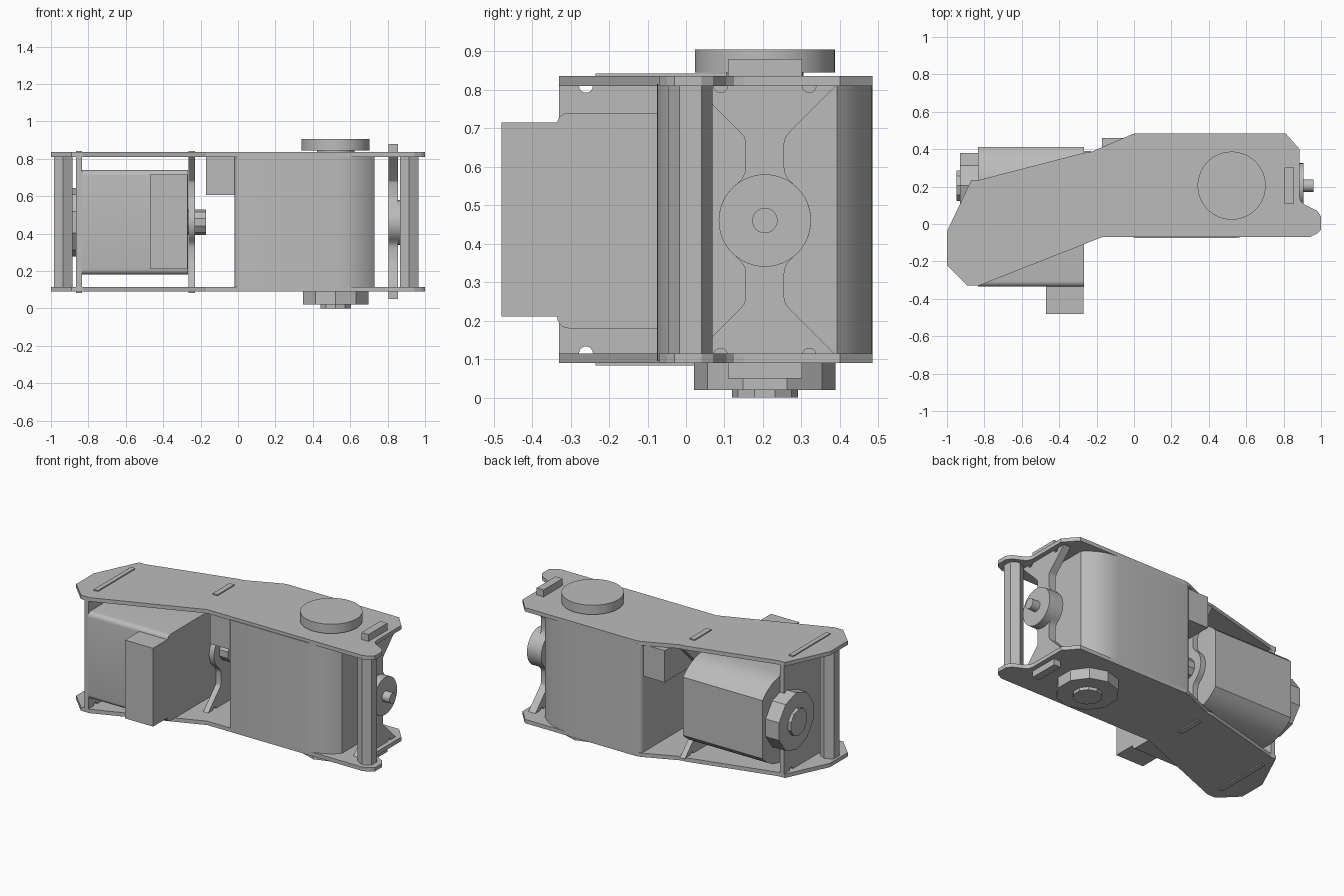
import bpy, bmesh
from math import sin, cos, radians, sqrt, acos, degrees

cube = bpy.data.objects.get("Cube")
if cube:
    bpy.data.objects.remove(cube)

grey = bpy.data.materials.new("plain_grey")
grey.use_nodes = True
COLOR = (0.5, 0.5, 0.5, 1)
grey.diffuse_color = COLOR
grey.node_tree.nodes["Principled BSDF"].inputs["Base Color"].default_value = COLOR

AXIS_MAP = {
    "x": lambda a, b, d: (d, a, b),
    "z": lambda a, b, d: (a, b, d),
}


def prism(name, pts, axis, lo, hi, smooth=False):
    """Extrude a flat outline along an axis, from lo to hi."""
    bm = bmesh.new()
    place = AXIS_MAP[axis]
    face = bm.faces.new([bm.verts.new(place(a, b, lo)) for a, b in pts])
    grown = bmesh.ops.extrude_face_region(bm, geom=[face])["geom"]
    shift = place(0, 0, hi - lo)
    bmesh.ops.translate(bm, vec=shift, verts=[v for v in grown if isinstance(v, bmesh.types.BMVert)])
    bmesh.ops.recalc_face_normals(bm, faces=bm.faces)
    mesh = bpy.data.meshes.new(name)
    bm.to_mesh(mesh)
    bm.free()
    mesh.materials.append(grey)
    obj = bpy.data.objects.new(name, mesh)
    bpy.context.collection.objects.link(obj)
    if smooth:
        bpy.ops.object.select_all(action="DESELECT")
        obj.select_set(True)
        bpy.context.view_layer.objects.active = obj
        bpy.ops.object.shade_smooth_by_angle(angle=radians(25))
    return obj


def arc(cx, cy, r, start, end, steps):
    angles = [radians(start + (end - start) * i / steps) for i in range(steps + 1)]
    return [(cx + r * cos(t), cy + r * sin(t)) for t in angles]


def ngon(cx, cy, r, sides, turn=0):
    return arc(cx, cy, r, turn, turn + 360, sides)[:-1]


def rect(a0, a1, b0, b1):
    return [(a0, b0), (a1, b0), (a1, b1), (a0, b1)]


# Shared axis positions and levels
AY, AZ, AX = 0.205, 0.46, 0.522
BOT, TOP, THICK = 0.09, 0.835, 0.025
INNER_LO, INNER_HI = BOT + THICK, TOP - THICK


def gearbox_outline(ca, cb):
    """Box with small corners on one end and a flattened round on the other."""
    half, flat, back, small = 0.28, 0.208, -0.54, 0.03
    cut = degrees(acos(flat / half))
    upper = arc(0, 0, half, cut, 90, 8)
    upper += arc(back + small, half - small, small, 90, 180, 5)
    lower = [(a, -b) for a, b in reversed(upper)]
    return [(ca + a, cb + b) for a, b in upper + lower]


# Top and bottom side plates
side = [(-1, -0.22), (-0.89, -0.33), (-0.83, -0.33), (-0.17, -0.07), (0.94, -0.07),
        (0.98, -0.05), (1, -0.03), (1, 0.04), (0.98, 0.07), (0.91, 0.105), (0.89, 0.125),
        (0.885, 0.15), (0.885, 0.4), (0.81, 0.485), (0.02, 0.485), (-0.01, 0.48),
        (-0.23, 0.385), (-0.27, 0.38), (-0.83, 0.235), (-0.87, 0.235), (-1, -0.04)]
prism("bottom_plate", side, "z", BOT, INNER_LO)
prism("top_plate", side, "z", INNER_HI, TOP)

# Upright gearbox between the plates, with its connector block
prism("upright_gearbox", gearbox_outline(AX, AY), "z", BOT + 0.005, 0.815, True)
prism("upright_connector", rect(-0.17, -0.01, -0.045, 0.46), "z", 0.605, INNER_HI)

# Lying gearbox at the other end, with its connector block
prism("lying_gearbox", gearbox_outline(AY, AZ), "x", -0.835, -0.268, True)
prism("lying_connector", rect(-0.48, -0.32, 0.21, 0.715), "x", -0.47, -0.27)

# Ten-sided rear caps of the two gearboxes
for name, centre, axis, levels in (
        ("lying_cap", (AY, AZ), "x", (-0.835, -0.93, -0.95)),
        ("upright_cap", (AX, AY), "z", (BOT, 0.02, 0.0))):
    base, step, tip = levels
    prism(name, ngon(*centre, 0.184, 10, 90), axis, step, base)
    prism(name + "_tip", ngon(*centre, 0.086, 10, 90), axis, tip, step)

# Output disc on the top plate
prism("top_disc_neck", ngon(AX, AY, 0.1, 48), "z", 0.81, 0.845, True)
prism("top_disc", ngon(AX, AY, 0.182, 64), "z", 0.845, 0.905, True)

# Output hub of the lying gearbox
prism("lying_hub", ngon(AY, AZ, 0.068, 10, 90), "x", -0.27, -0.17)


def bracket_outline():
    """Waisted bracket with a round centre and half-round notches at both feet."""
    foot, waist, ring, notch = 0.185, 0.05, 0.12, 0.018
    h = INNER_HI - AZ
    meet = sqrt(ring ** 2 - 0.075 ** 2)
    start = degrees(acos(0.075 / ring))
    quarter = arc(0, 0, ring, 0, start, 8)
    quarter += [(0.06, meet + 0.015), (0.052, meet + 0.03), (waist, meet + 0.045)]
    quarter += [(waist, 0.2), (0.054, 0.217), (0.065, 0.23), (foot, h)]
    quarter += arc(0.115, h, notch, 0, -180, 8)
    left = [(-a, b) for a, b in reversed(quarter)][:-1]
    upper = quarter + left
    lower = [(a, -b) for a, b in reversed(upper)]
    return [(AY + a, AZ + b) for a, b in upper + [(-ring, 0)] + lower[:-1]]


# Waisted brackets and the tabs that lock them through the plates
for name, x0, x1, half, lo, hi in (
        ("end_bracket", 0.805, 0.855, 0.096, 0.05, 0.88),
        ("middle_bracket", -0.265, -0.23, 0.086, 0.083, 0.842)):
    prism(name, bracket_outline(), "x", x0, x1, True)
    for part, z0, z1 in (("_lower_tab", lo, INNER_LO), ("_upper_tab", INNER_HI, hi)):
        prism(name + part, rect(AY - half, AY + half, z0, z1), "x", x0, x1)

# Pivot disc and shaft on the end bracket
prism("pivot_disc", ngon(AY, AZ, 0.12, 48), "x", 0.855, 0.907, True)
prism("pivot_shaft", ngon(AY, AZ, 0.033, 24), "x", 0.9, 0.96, True)

# Closing panel at the motor end, notched at its corners
panel = [(-0.33, INNER_LO)]
for y in (-0.26, 0.165):
    panel += arc(y, INNER_LO, 0.018, 180, 0, 8)
panel += [(0.235, INNER_LO), (0.235, INNER_HI)]
for y in (0.165, -0.26):
    panel += arc(y, INNER_HI, 0.018, 0, -180, 8)
panel += [(-0.33, INNER_HI)]
prism("end_panel", panel, "x", -0.865, -0.835)
for part, z0, z1 in (("lower", 0.083, INNER_LO), ("upper", INNER_HI, 0.842)):
    prism("end_panel_" + part + "_tab", rect(-0.235, 0.145, z0, z1), "x", -0.865, -0.835)

# Hexagonal spacer posts at both ends
for name, x, y in (("left_post", 0.915, 0.012), ("right_post", -0.935, -0.13)):
    prism(name, ngon(x, y, 0.057, 6, 90), "z", INNER_LO, INNER_HI)
